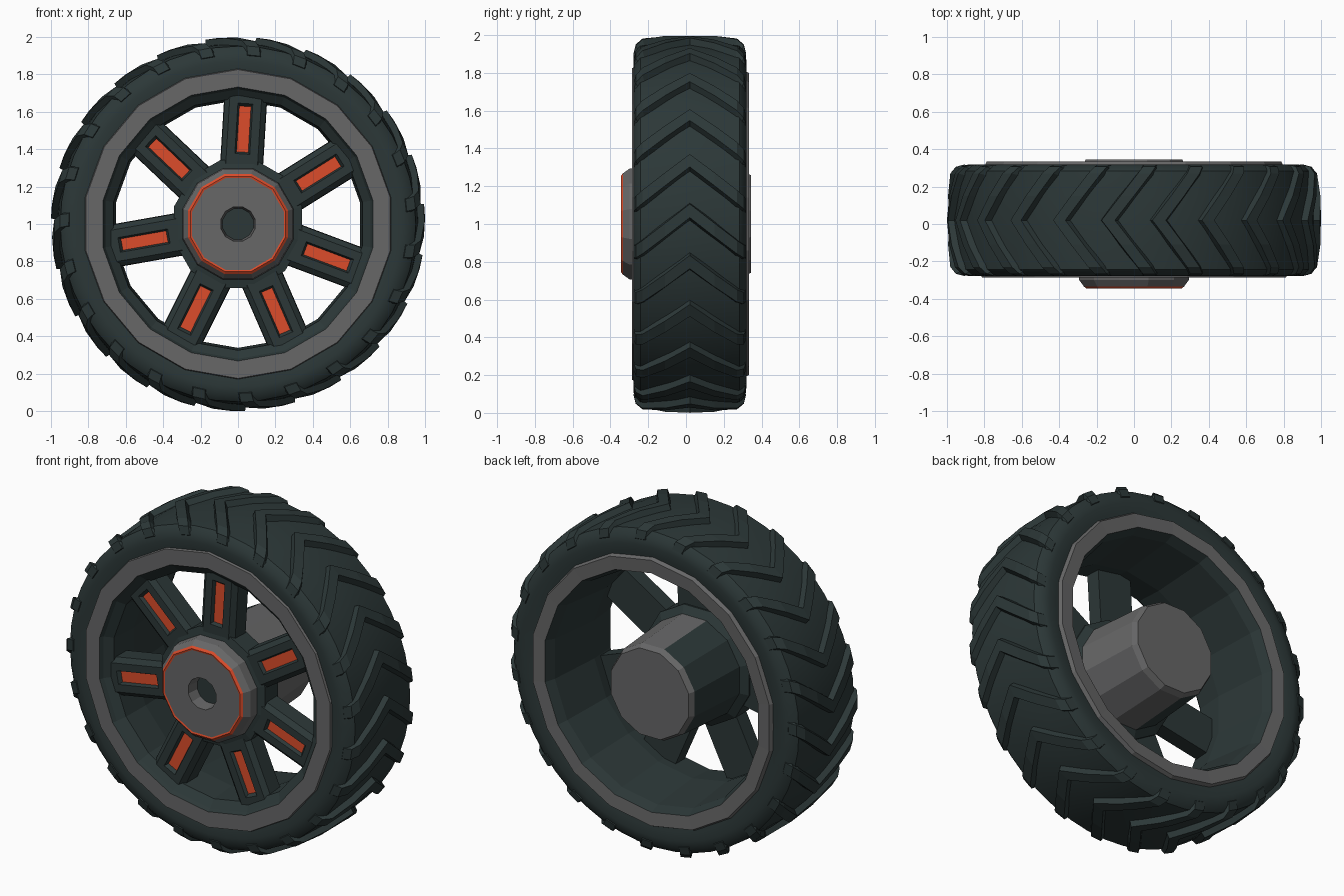
import bpy, bmesh, math
from mathutils import Vector

if "Cube" in bpy.data.objects:
    bpy.data.objects.remove(bpy.data.objects["Cube"])

def material(name, rgb):
    m = bpy.data.materials.new(name)
    m.diffuse_color = (*rgb, 1)
    m.use_nodes = True
    m.node_tree.nodes["Principled BSDF"].inputs["Base Color"].default_value = m.diffuse_color
    return m

MATS = [material("dark rubber", (0.025, 0.039, 0.039)),
        material("rim grey", (0.135, 0.135, 0.136)),
        material("accent orange", (0.72, 0.073, 0.024))]
DARK, GREY, ORANGE = 0, 1, 2

def polar(r, y, a):
    """Point at radius r and angle a around the wheel axle."""
    return Vector((r * math.cos(a), y, 1 + r * math.sin(a)))

def finish(name, bm, smooth=None):
    bmesh.ops.recalc_face_normals(bm, faces=bm.faces)
    me = bpy.data.meshes.new(name)
    bm.to_mesh(me)
    bm.free()
    for m in MATS:
        me.materials.append(m)
    ob = bpy.data.objects.new(name, me)
    bpy.context.collection.objects.link(ob)
    if smooth:
        bpy.context.view_layer.objects.active = ob
        ob.select_set(True)
        bpy.ops.object.shade_smooth_by_angle(angle=math.radians(smooth))
        ob.select_set(False)
    return ob

def lathe(name, rows, segs, closed=False, turn=0.0, rule=None, smooth=None):
    """Rows are (radius, y, colour of the band that follows)."""
    bm = bmesh.new()
    rings = []
    for r, y, c in rows:
        if r == 0:
            rings.append([bm.verts.new((0, y, 1))] * segs)
        else:
            rings.append([bm.verts.new(polar(r, y, turn + math.tau * i / segs))
                          for i in range(segs)])
    n = len(rows)
    for j in range(n if closed else n - 1):
        A, B = rings[j], rings[(j + 1) % n]
        for i in range(segs):
            k = (i + 1) % segs
            f = bm.faces.new(list(dict.fromkeys((A[i], A[k], B[k], B[i]))))
            f.material_index = rows[j][2]
            if rule:
                f.material_index = rule(f, rows[j][2])
    return finish(name, bm, smooth)

def loft(bm, loops):
    """Skin a row of equal point loops and cap both ends."""
    vs = [[bm.verts.new(p) for p in lp] for lp in loops]
    for A, B in zip(vs, vs[1:]):
        for i in range(len(A)):
            k = (i + 1) % len(A)
            bm.faces.new((A[i], A[k], B[k], B[i]))
    bm.faces.new(vs[0])
    return bm.faces.new(vs[-1])

# Tyre body
MID = 0.02
half = [(0.77, 0.285), (0.82, 0.293), (0.87, 0.299), (0.92, 0.291),
        (0.95, 0.262), (0.962, 0.13)]
tyre = [(r, MID - d, DARK) for r, d in half] + [(0.966, MID, DARK)] + \
       [(r, MID + d, DARK) for r, d in reversed(half)]
lathe("tyre", tyre, 48, closed=True, smooth=35)

# Chevron tread lugs, apex leading; stations: offset and radius of top, then of foot
stations = [(0.0, 1.0, 0.0, 0.94), (0.13, 0.996, 0.13, 0.94),
            (0.25, 0.982, 0.235, 0.93), (0.286, 0.952, 0.265, 0.91),
            (0.298, 0.905, 0.28, 0.89)]
path = [(-1, s) for s in reversed(stations)] + [(1, s) for s in stations[1:]]
bm = bmesh.new()
LUGS = 23
for n in range(LUGS):
    a0 = math.tau * n / LUGS + 0.07
    loops = []
    for side, (dt, rt, df, rf) in path:
        a = a0 - 0.78 * dt
        yt, yf = MID + side * dt, MID + side * df
        loops.append([polar(rf, yf, a - 0.060), polar(rt, yt, a - 0.036),
                      polar(rt, yt, a + 0.036), polar(rf, yf, a + 0.052)])
    loft(bm, loops)
finish("tread_lugs", bm)

# Rim: grey front and back rings with a dark barrel between
lathe("rim", [(0.77, -0.26, DARK), (0.832, -0.265, GREY), (0.825, -0.287, GREY),
              (0.732, -0.287, DARK), (0.72, -0.265, DARK), (0.675, -0.23, DARK),
              (0.662, -0.06, DARK), (0.695, 0.27, DARK), (0.72, 0.328, GREY),
              (0.80, 0.333, GREY), (0.815, 0.30, DARK), (0.77, 0.28, DARK)],
      18, closed=True, turn=math.tau / 36)

# Hub: front cap with orange line, dark collar, rear drum grey on its right half
def drum_colour(face, colour):
    if colour == 3:
        return GREY if face.calc_center_median().x > -0.06 else DARK
    return colour

lathe("hub", [(0, -0.27, DARK), (0.085, -0.27, GREY), (0.095, -0.342, GREY),
              (0.254, -0.342, ORANGE), (0.264, -0.345, ORANGE), (0.277, -0.334, GREY),
              (0.303, -0.30, GREY),
              (0.308, -0.245, DARK), (0.355, -0.235, DARK), (0.355, -0.11, DARK),
              (0.31, -0.08, 3), (0.285, 0.31, GREY), (0.268, 0.344, GREY),
              (0, 0.344, GREY)],
      12, turn=math.tau / 24, rule=drum_colour)

# Seven spokes, each with a recessed orange strip
rects = [(0.24, 0.70, 0.115, -0.12), (0.24, 0.70, 0.112, -0.215),
         (0.24, 0.70, 0.085, -0.24), (0.375, 0.645, 0.040, -0.24),
         (0.385, 0.63, 0.031, -0.22)]
for n, deg in enumerate((86.5, 32, -20.5, -66.5, -116.5, -170, -223.5)):
    a = math.radians(deg)
    u = Vector((math.cos(a), 0, math.sin(a)))
    v = Vector((-u.z, 0, u.x))
    bm = bmesh.new()
    loops = []
    for r0, r1, w, y in rects:
        o = Vector((0, y, 1))
        loops.append([o + u * r0 - v * w, o + u * r1 - v * w,
                      o + u * r1 + v * w, o + u * r0 + v * w])
    loft(bm, loops).material_index = ORANGE
    finish(f"spoke_{n + 1}", bm)
